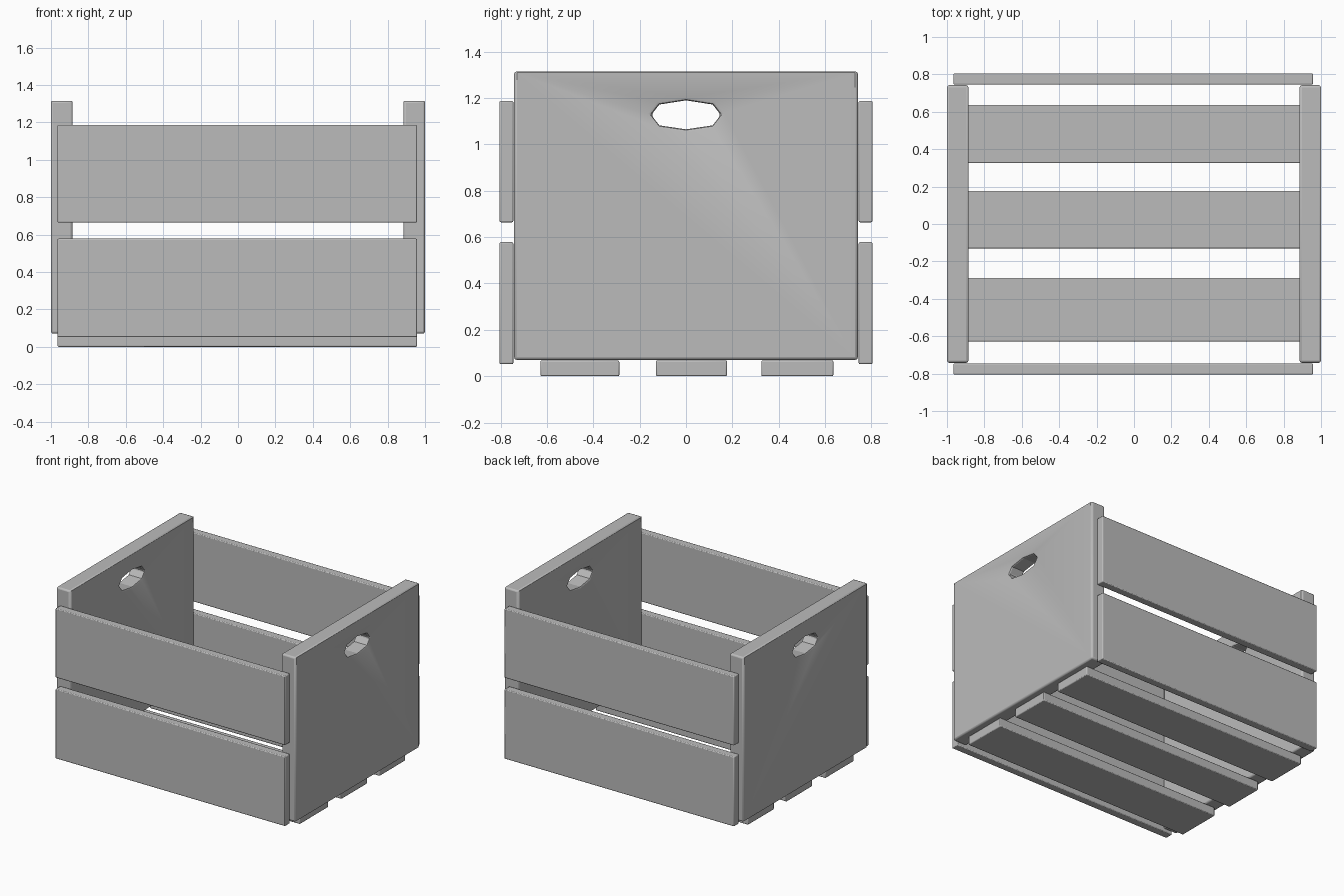
import bpy, bmesh, math

if "Cube" in bpy.data.objects:
    bpy.data.objects.remove(bpy.data.objects["Cube"], do_unlink=True)

# Single flat grey for the whole crate
grey = bpy.data.materials.new("crate grey")
grey.use_nodes = True
colour = (0.5, 0.5, 0.5, 1)
grey.diffuse_color = colour
grey.node_tree.nodes["Principled BSDF"].inputs["Base Color"].default_value = colour


def finish(obj, bevel):
    """Soften the sharp edges of a board."""
    mod = obj.modifiers.new("soft_edges", 'BEVEL')
    mod.width = bevel
    mod.segments = 2
    mod.limit_method = 'ANGLE'
    mod.angle_limit = math.radians(70)
    bpy.ops.object.select_all(action='DESELECT')
    obj.select_set(True)
    bpy.context.view_layer.objects.active = obj
    bpy.ops.object.shade_smooth_by_angle(angle=math.radians(35))


def board(name, low, high):
    """Box between two opposite corners."""
    bpy.ops.mesh.primitive_cube_add(size=1)
    obj = bpy.context.object
    obj.name = name
    for v in obj.data.vertices:
        v.co = [h if c > 0 else l for c, l, h in zip(v.co, low, high)]
    obj.data.materials.append(grey)
    return obj


# Eight-sided handle cutter running through both end panels
outline = [(0.15, 1.127), (0.115, 1.172), (0, 1.19), (-0.115, 1.172),
           (-0.15, 1.127), (-0.115, 1.082), (0, 1.065), (0.115, 1.082)]
bm = bmesh.new()
face = bm.faces.new([bm.verts.new((-1.2, y, z)) for y, z in outline])
side = bmesh.ops.extrude_face_region(bm, geom=[face])
bmesh.ops.translate(bm, vec=(2.4, 0, 0),
                    verts=[g for g in side["geom"] if isinstance(g, bmesh.types.BMVert)])
bmesh.ops.recalc_face_normals(bm, faces=bm.faces)
mesh = bpy.data.meshes.new("handle_cutter")
bm.to_mesh(mesh)
bm.free()
cutter = bpy.data.objects.new("handle_cutter", mesh)
bpy.context.collection.objects.link(cutter)
cutter.hide_render = True
cutter.display_type = 'WIRE'

# End panels with handle holes
for name, x0, x1 in (("right_end_panel", -1, -0.885), ("left_end_panel", 0.885, 1)):
    panel = board(name, (x0, -0.742, 0.07), (x1, 0.742, 1.315))
    cut = panel.modifiers.new("handle_hole", 'BOOLEAN')
    cut.object = cutter
    cut.solver = 'EXACT'
    finish(panel, 0.012)
cutter.hide_set(True)

# Front and back slats, two on each side
for side_name, y0, y1 in (("front", -0.805, -0.745), ("back", 0.745, 0.805)):
    for level, z0, z1 in (("lower", 0.052, 0.578), ("upper", 0.664, 1.187)):
        finish(board(f"{side_name}_{level}_slat", (-0.965, y0, z0), (0.957, y1, z1)), 0.006)

# Floor slats
for place, y0, y1 in (("front", -0.628, -0.288), ("middle", -0.13, 0.177), ("back", 0.325, 0.636)):
    finish(board(f"{place}_floor_slat", (-0.965, y0, 0), (0.957, y1, 0.068)), 0.006)
